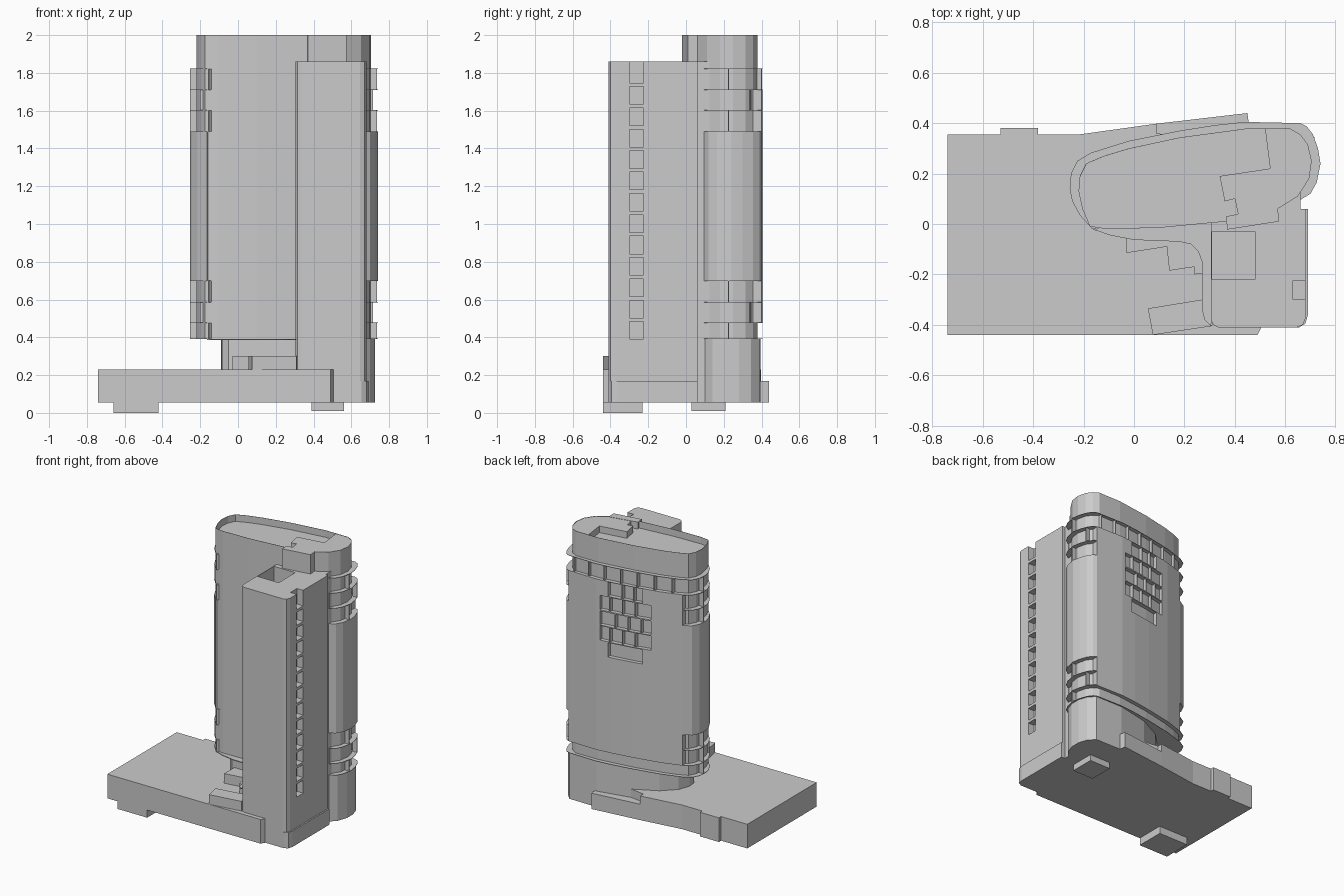
import bpy, bmesh, math
from mathutils import Vector

if "Cube" in bpy.data.objects:
    bpy.data.objects.remove(bpy.data.objects["Cube"])


def prism(name, pts, z0, z1):
    """Extrude a plan outline from z0 to z1."""
    bm = bmesh.new()
    base = bm.faces.new([bm.verts.new((x, y, z0)) for x, y in pts])
    ext = bmesh.ops.extrude_face_region(bm, geom=[base])
    top = [v for v in ext["geom"] if isinstance(v, bmesh.types.BMVert)]
    bmesh.ops.translate(bm, verts=top, vec=(0, 0, z1 - z0))
    bmesh.ops.recalc_face_normals(bm, faces=bm.faces)
    me = bpy.data.meshes.new(name)
    bm.to_mesh(me)
    bm.free()
    ob = bpy.data.objects.new(name, me)
    bpy.context.collection.objects.link(ob)
    return ob


def box(name, x0, x1, y0, y1, z0, z1):
    return prism(name, [(x0, y0), (x1, y0), (x1, y1), (x0, y1)], z0, z1)


def fin(name, p, q, z0, z1, t=0.003):
    """Thin upright divider from plan point p to q."""
    p, q = Vector(p), Vector(q)
    d = (q - p).normalized()
    n = Vector((-d.y, d.x)) * t
    prism(name, [p - n, q - n, q + n, p + n], z0, z1)


def inset(pts, d):
    """Move a counter-clockwise outline inwards by d."""
    out = []
    for i, p in enumerate(pts):
        a, b, c = Vector(pts[i - 1]), Vector(p), Vector(pts[(i + 1) % len(pts)])
        t = ((b - a).normalized() + (c - b).normalized()).normalized()
        out.append(b + Vector((-t.y, t.x)) * d)
    return out


# Plan outlines of the tower
inner = [(-.107, -.02), (.1, -.015), (.365, .01), (.57, .06), (.65, .11), (.695, .18),
         (.705, .25), (.69, .315), (.66, .355), (.62, .378), (.44, .378), (.18, .343),
         (-.02, .30), (-.12, .27), (-.19, .24), (-.215, .19), (-.22, .13), (-.205, .06),
         (-.175, -.01)]
left_end = [(-.17, .283), (-.225, .25), (-.25, .20), (-.255, .14), (-.245, .09),
            (-.215, .035), (-.165, -.02)]
right_end = [(.65, .09), (.70, .12), (.725, .165), (.74, .24), (.73, .30), (.71, .355),
             (.685, .388), (.66, .40)]
back = [(-.17, .283), (-.02, .33), (.18, .37), (.32, .392), (.44, .405), (.66, .40)]
outer = right_end + back[::-1][1:-1] + left_end


def back_y(x):
    for (xa, ya), (xb, yb) in zip(back, back[1:]):
        if x <= xb:
            return ya + (yb - ya) * (x - xa) / (xb - xa)
    return back[-1][1]


def strip(name, x0, x1, z0, z1):
    """Piece of the curved back facade."""
    xs = [x0] + [x for x, _ in back if x0 < x < x1] + [x1]
    prism(name, [(x, back_y(x)) for x in xs] + [(x, back_y(x) - .045) for x in xs[::-1]], z0, z1)


# Podium, low side wing, back ledge and feet
prism("podium", [(-.74, -.44), (.49, -.44), (.505, -.41), (.505, .3), (.09, .36),
                 (.09, .398), (-.22, .355), (-.38, .355), (-.38, .38), (-.53, .38),
                 (-.53, .355), (-.74, .355)], .055, .23)
prism("podium_wing", [(.47, -.41), (.655, -.41), (.68, -.395), (.69, -.36), (.69, .06),
                      (.66, .06), (.66, .2), (.47, .2)], .055, .17)
prism("back_ledge", [(.09, .3), (.46, .3), (.455, .40), (.45, .44), (.09, .398)], .055, .17)
box("foot_front", -.66, -.42, -.44, -.23, 0, .06)
box("foot_back", .39, .56, .03, .21, .01, .06)

# Entrance steps and block
prism("entrance_step", [(-.03, -.115), (.13, -.09), (.14, -.185), (.24, -.17), (.24, -.20),
                        (.31, -.19), (.31, .03), (-.03, .03)], .23, .30)
prism("entrance_block", [(.075, -.44), (.31, -.405), (.32, -.30), (.27, -.30), (.055, -.335)], .23, .30)

# Tower base, narrower at the left end
prism("tower_base", [(-.05, 0), (.3, 0), (.57, .06), (.66, .10), (.70, .14), (.725, .21), (.725, .28),
                     (.705, .345), (.66, .393), (.44, .395), (.2, .345), (.03, .26),
                     (-.06, .17), (-.09, .09), (-.085, .03)], .055, .39)

# Tower body with a sunken roof behind a thin parapet
prism("tower_body", inner, .39, 1.95)
rim = inset(inner, .002)
n = len(inner)
for i in range(n):
    j = (i + 1) % n
    prism("parapet", [inner[i], inner[j], rim[j], rim[i]], 1.95, 2.0)
prism("roof_end", [(.54, .22), (.57, .06), (.65, .11), (.695, .18), (.705, .25), (.69, .315),
                   (.66, .355), (.62, .378), (.52, .378)], 1.94, 1.998)
prism("roof_core", [(.36, .09), (.40, .10), (.415, .03), (.57, .06), (.54, .22), (.34, .19)], 1.94, 1.998)
prism("roof_bridge", [(.37, -.022), (.575, .01), (.57, .07), (.365, .03)], 1.86, 2.0)

# Rounded end bays, full depth at mid height
prism("left_bay", left_end + [(-.05, .1), (-.05, .25)], .70, 1.49)
prism("right_bay", right_end + [(.6, .3), (.55, .15)], .70, 1.49)

# Balcony floors around the tower
for z in (.39, .475, .585, .697, 1.487, 1.60, 1.71, 1.82):
    prism("balcony_floor", outer, z, z + .003)

# Balcony dividers, staggered floor by floor
levels = [(.39, .475, 0), (.475, .585, 1), (.585, .70, 0),
          (1.49, 1.60, 0), (1.60, 1.71, 1), (1.71, 1.82, 0)]
for z0, z1, k in levels:
    if k:
        fin("divider", (-.17, .02), (-.20, .02), z0, z1)
        fin("divider", (.62, .10), (.665, .10), z0, z1)
        fin("divider", (.68, .34), (.715, .345), z0, z1)
    else:
        fin("divider", (-.13, .0), (-.155, -.025), z0, z1)
        fin("divider", (.68, .225), (.735, .225), z0, z1)
    fin("divider", (-.2, .16), (-.253, .16), z0, z1)
for x in (-.1, .02, .14, .26, .38, .5, .62):
    fin("back_divider", (x, back_y(x) - .05), (x, back_y(x)), 1.71, 1.82)

# Back facade with a stepped grid of recessed windows
strip("back_wall", -.17, .66, .475, 1.16)
for r in range(5):
    z0 = 1.16 + .11 * r
    a, b = (.10, .35) if r in (0, 4) else (.04, .41)
    strip("back_wall_right", -.17, a, z0, z0 + .11)
    strip("back_wall_left", b, .66, z0, z0 + .11)
    strip("window_sill", a, b, z0, z0 + .006)
    cols = 3 if r in (0, 4) else 4
    if r:
        for c in range(1, cols):
            x = a + (b - a) * c / cols + (.02 if r % 2 else -.02)
            strip("window_mullion", x - .003, x + .003, z0, z0 + .11)

# Low terrace slab that sweeps from the tower along the front block
prism("terrace_slab", [(-.165, -.02), (-.095, -.045), (0, -.063), (.18, -.07), (.225, -.08),
                       (.255, -.11), (.27, -.15), (.27, -.34), (.28, -.38), (.305, -.405),
                       (.31, -.37), (.31, .03), (0, .03), (-.15, .03)], .386, .392)


# Front block with balcony groove on its right side and a roof pit
def block(name, z0, z1, groove=False, pit=False):
    pts = [(.305, -.38), (.315, -.4), (.335, -.41), (.645, -.41), (.67, -.4), (.68, -.375)]
    if groove:
        pts += [(.68, -.30), (.63, -.30), (.63, -.225), (.68, -.225)]
    pts += [(.68, .06), (.66, .06), (.66, .13), (.4, .13), (.305, .03)]
    if pit:
        pts += [(.305, -.03), (.48, -.03), (.48, -.22), (.305, -.22)]
    prism(name, pts, z0, z1)


block("front_block_base", .055, .39)
block("front_block", .39, 1.70, groove=True)
block("front_block_top", 1.70, 1.86, groove=True, pit=True)
box("pit_wall", .305, .309, -.22, -.03, 1.70, 1.86)
for i in range(1, 13):
    z = .39 + i * .1131
    box("groove_floor", .62, .68, -.30, -.225, z - .02, z)
